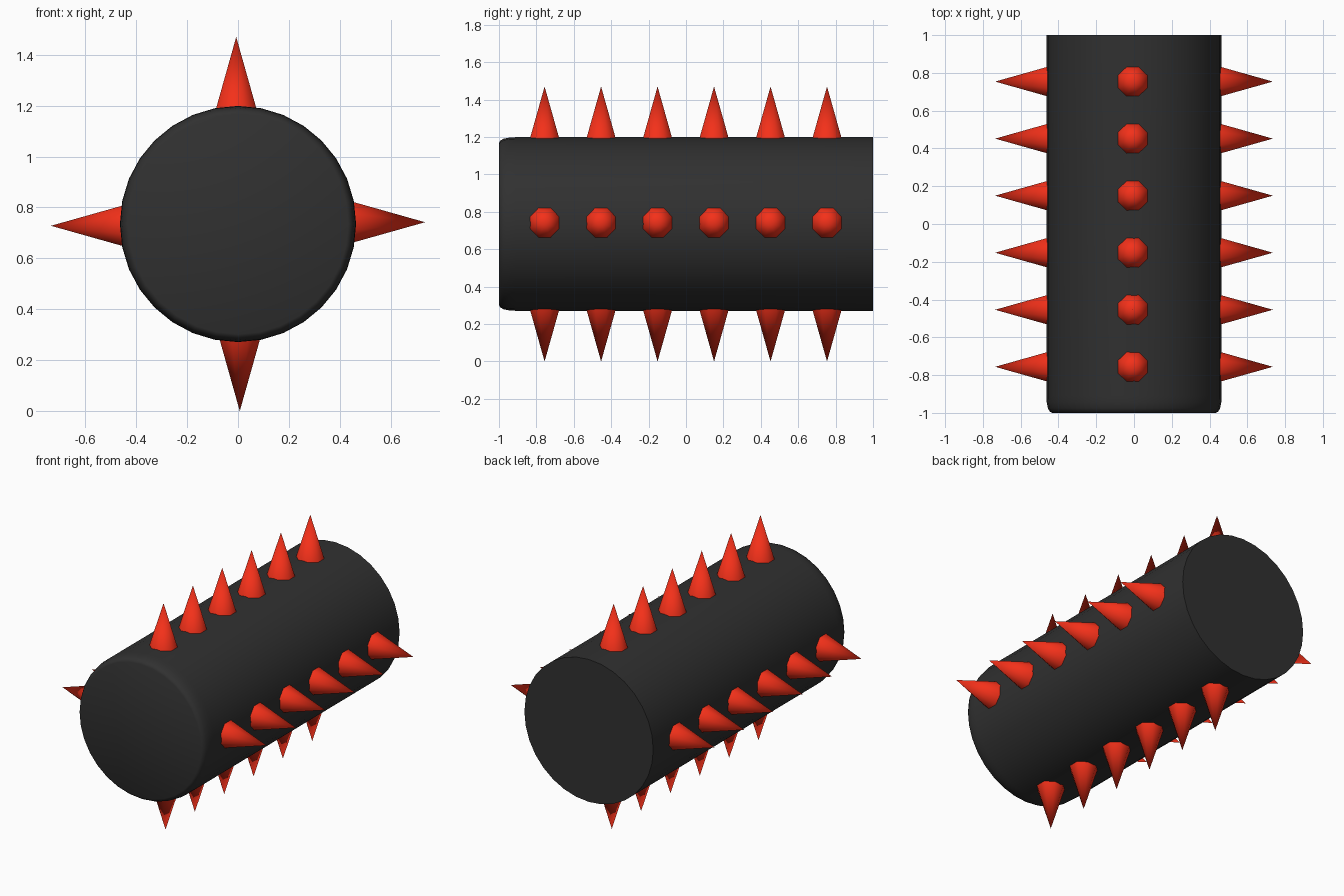
import bpy, bmesh, math
from mathutils import Matrix, Vector

if "Cube" in bpy.data.objects:
    bpy.data.objects.remove(bpy.data.objects["Cube"])

ZC = 0.735           # height of the roller axis
R = 0.464            # roller radius
TIP, BASE = 0.735, 0.44   # spike tip and sunk base, measured from the axis


def material(name, color):
    m = bpy.data.materials.new(name)
    m.diffuse_color = color
    m.use_nodes = True
    m.node_tree.nodes["Principled BSDF"].inputs["Base Color"].default_value = m.diffuse_color
    return m


def finish(bm, name, mat, angle):
    bmesh.ops.recalc_face_normals(bm, faces=bm.faces)
    me = bpy.data.meshes.new(name)
    bm.to_mesh(me)
    bm.free()
    ob = bpy.data.objects.new(name, me)
    bpy.context.collection.objects.link(ob)
    me.materials.append(mat)
    bpy.ops.object.select_all(action='DESELECT')
    ob.select_set(True)
    bpy.context.view_layer.objects.active = ob
    bpy.ops.object.shade_smooth_by_angle(angle=math.radians(angle))
    return ob


black = material("black_rubber", (0.03, 0.03, 0.03, 1))
red = material("red_spike", (0.9, 0.03, 0.01, 1))

# Roller body: lathed profile (radius, y), rounded front rim, sharp back rim
profile = [(0.433, -1.0), (0.446, -0.993), (0.456, -0.975),
           (0.462, -0.945), (R, -0.91), (R, 1.0)]
N = 32
bm = bmesh.new()
rings = [[bm.verts.new((r * math.cos(2 * math.pi * i / N), y,
                        ZC + r * math.sin(2 * math.pi * i / N)))
          for i in range(N)] for r, y in profile]
for a, b in zip(rings, rings[1:]):
    for i in range(N):
        j = (i + 1) % N
        bm.faces.new((a[i], a[j], b[j], b[i]))
bm.faces.new(rings[0])
bm.faces.new(rings[-1])
finish(bm, "roller_body", black, 40)

# Spikes: four rows of six eight-sided cones around the roller
for row, name in enumerate(("top", "right", "bottom", "left")):
    bm = bmesh.new()
    turn = Matrix.Translation((0, 0, ZC)) @ Matrix.Rotation(row * math.pi / 2, 4, 'Y')
    for k in range(6):
        place = Matrix.Translation((-0.007, -0.756 + 0.302 * k, (BASE + TIP) / 2))
        bmesh.ops.create_cone(bm, cap_ends=True, segments=8, radius1=0.09, radius2=0,
                              depth=TIP - BASE,
                              matrix=turn @ place @ Matrix.Rotation(math.pi / 8, 4, 'Z'))
    finish(bm, name + "_spikes", red, 60)
